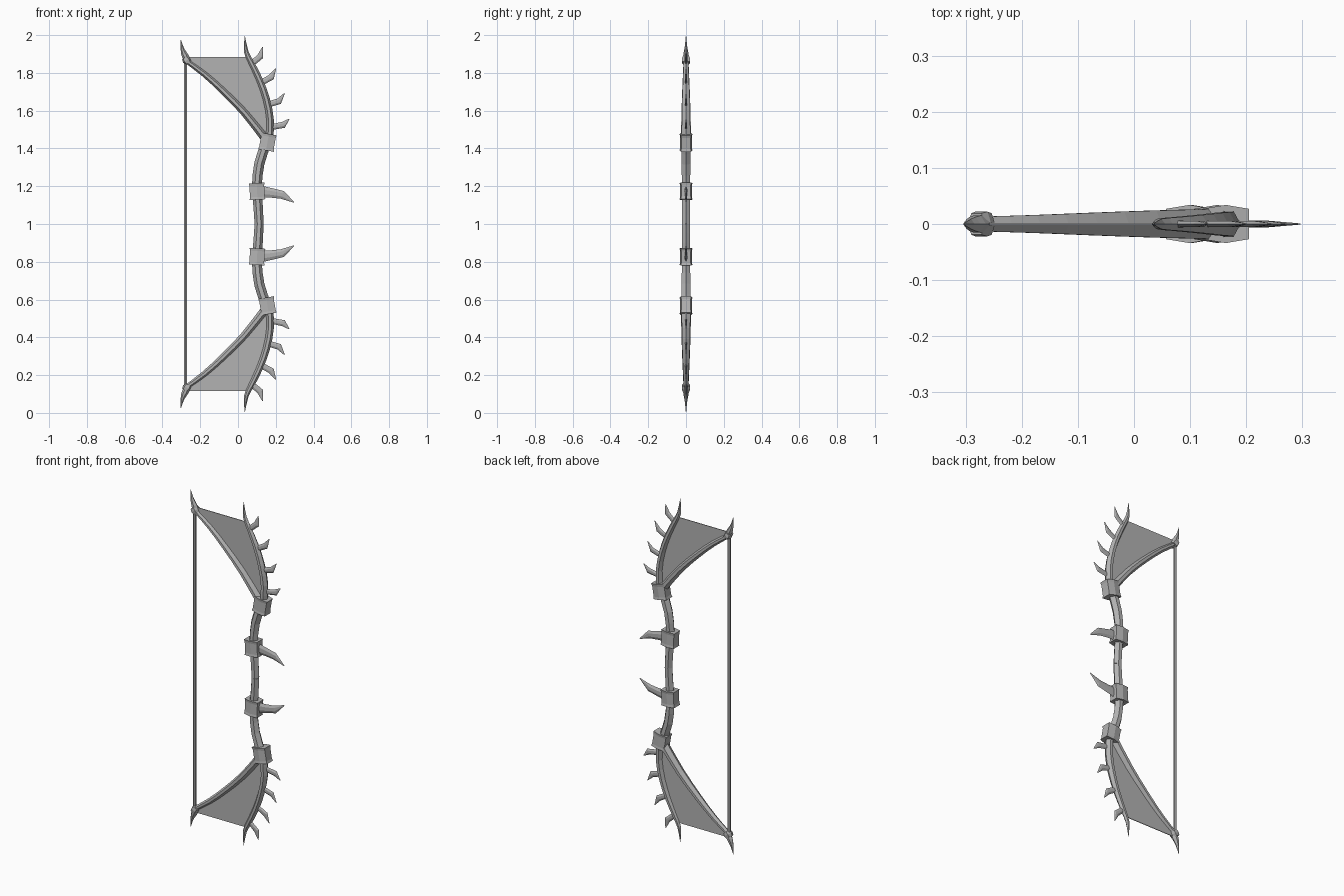
import bpy, bmesh, math
from mathutils import Vector

if "Cube" in bpy.data.objects:
    bpy.data.objects.remove(bpy.data.objects["Cube"])

grey = bpy.data.materials.new("plain_grey")
grey.diffuse_color = (0.45, 0.45, 0.45, 1)
grey.use_nodes = True
grey.node_tree.nodes["Principled BSDF"].inputs["Base Color"].default_value = (0.45, 0.45, 0.45, 1)


def finish(name, bm, mirror=True):
    """Flat shaded object centred at mid height, mirrored top to bottom."""
    bmesh.ops.recalc_face_normals(bm, faces=bm.faces)
    mesh = bpy.data.meshes.new(name)
    bm.to_mesh(mesh)
    bm.free()
    mesh.materials.append(grey)
    ob = bpy.data.objects.new(name, mesh)
    ob.location.z = 1
    bpy.context.collection.objects.link(ob)
    if mirror:
        mod = ob.modifiers.new("mirror", 'MIRROR')
        mod.use_axis = (False, False, True)
    return ob


def loft(bm, rings):
    rows = [[bm.verts.new(p) for p in ring] for ring in rings]
    n = len(rows[0])
    for a, b in zip(rows, rows[1:]):
        for i in range(n):
            bm.faces.new((a[i], a[(i + 1) % n], b[(i + 1) % n], b[i]))
    bm.faces.new(rows[0])
    bm.faces.new(rows[-1])


def smooth_path(pts, steps):
    """Catmull-Rom through rows of x, z, half width, half depth."""
    p = [Vector(q) for q in pts]
    p = [2 * p[0] - p[1]] + p + [2 * p[-1] - p[-2]]
    out = []
    for a, b, c, d in zip(p, p[1:], p[2:], p[3:]):
        for k in range(steps):
            t = k / steps
            out.append(0.5 * (2 * b + (c - a) * t + (2 * a - 5 * b + 4 * c - d) * t * t
                              + (3 * b - a - 3 * c + d) * t ** 3))
    return out + [p[-2]]


def sweep(name, pts, steps=2, flat=0.4):
    """Six-sided tapering bar with ridges along its inner and outer edges."""
    path = smooth_path(pts, steps)
    rings = []
    for i, (x, z, w, d) in enumerate(path):
        a, b = path[max(i - 1, 0)], path[min(i + 1, len(path) - 1)]
        t = Vector((b[0] - a[0], b[1] - a[1])).normalized()
        section = ((w, 0), (w * flat, d), (-w * flat, d), (-w, 0), (-w * flat, -d), (w * flat, -d))
        rings.append([(x + t.y * u, v, z - 1 - t.x * u) for u, v in section])
    bm = bmesh.new()
    loft(bm, rings)
    return finish(name, bm)


# Grip and the two limbs that branch from it
sweep("grip", [(0.112, 1.0, 0.024, 0.021), (0.106, 1.1, 0.025, 0.021), (0.1, 1.2, 0.026, 0.022),
               (0.113, 1.32, 0.027, 0.023), (0.15, 1.43, 0.027, 0.024)])
inner = [(0.15, 1.445, 0.023, 0.027), (0.034, 1.59, 0.02, 0.024), (-0.077, 1.703, 0.018, 0.02),
         (-0.177, 1.793, 0.016, 0.016), (-0.275, 1.865, 0.013, 0.013)]
outer = [(0.165, 1.44, 0.021, 0.024), (0.17, 1.55, 0.02, 0.022), (0.15, 1.66, 0.019, 0.02),
         (0.115, 1.76, 0.018, 0.016), (0.072, 1.85, 0.016, 0.012), (0.044, 1.91, 0.012, 0.009),
         (0.036, 1.995, 0.001, 0.001)]
sweep("inner_limb", inner)
sweep("outer_limb", outer)

# Horn and binding ring at the end of the inner limb
sweep("limb_horn", [(-0.263, 1.858, 0.016, 0.014), (-0.28, 1.89, 0.018, 0.015),
                    (-0.294, 1.925, 0.01, 0.009), (-0.303, 1.975, 0.001, 0.001)])
sweep("string_binding", [(-0.262, 1.853, 0.018, 0.019), (-0.272, 1.866, 0.022, 0.022),
                         (-0.281, 1.88, 0.018, 0.019)], steps=1, flat=0.6)

# Thin web stretched between the limbs
outline = [(p[0], p[1]) for p in smooth_path(inner, 2)]
outline += [(0.054, 1.885)] + [(p[0], p[1]) for p in reversed(smooth_path(outer[:5], 2))]
outline.insert(len(inner) * 2 - 1, (-0.268, 1.885))
bm = bmesh.new()
loft(bm, [[(x, y, z - 1) for x, z in outline] for y in (-0.002, 0.002)])
finish("limb_web", bm)

# Waisted braces clamped over the grip
for name, x, z, tilt in (("outer_brace", 0.156, 1.433, 10), ("inner_brace", 0.101, 1.173, -3)):
    c, s = math.cos(math.radians(tilt)), math.sin(math.radians(tilt))
    rings = []
    for h, k in ((-0.044, 1), (-0.03, 0.93), (0.03, 0.93), (0.044, 1)):
        section = ((0.042, 0.027), (0, 0.034), (-0.042, 0.027),
                   (-0.042, -0.027), (0, -0.034), (0.042, -0.027))
        rings.append([(x + u * k * c + h * s, v * k, z - 1 - u * k * s + h * c) for u, v in section])
    bm = bmesh.new()
    loft(bm, rings)
    finish(name, bm)

# Long hooked thorns on the inner braces
sweep("grip_thorn", [(0.12, 1.172, 0.031, 0.007), (0.18, 1.164, 0.025, 0.007),
                     (0.235, 1.154, 0.022, 0.006), (0.296, 1.115, 0.002, 0.001)], steps=1)

# Row of small barbs along the outer limb: base, bend, tip
barbs = [(0.075, 1.85, 0.119, 1.888, 0.131, 1.938), (0.118, 1.745, 0.177, 1.778, 0.2, 1.823),
         (0.152, 1.63, 0.218, 1.65, 0.246, 1.692), (0.172, 1.512, 0.241, 1.525, 0.271, 1.556)]
for i, (bx, bz, kx, kz, tx, tz) in enumerate(barbs):
    sweep(f"limb_barb_{i + 1}", [(bx, bz, 0.015, 0.006), (kx, kz, 0.017, 0.005),
                                 (tx, tz, 0.002, 0.001)], steps=1)

# Bowstring
bm = bmesh.new()
bmesh.ops.create_cone(bm, cap_ends=True, segments=6, radius1=0.009, radius2=0.009, depth=1.74)
bmesh.ops.translate(bm, verts=bm.verts, vec=(-0.277, 0, 0))
finish("bowstring", bm, mirror=False)
